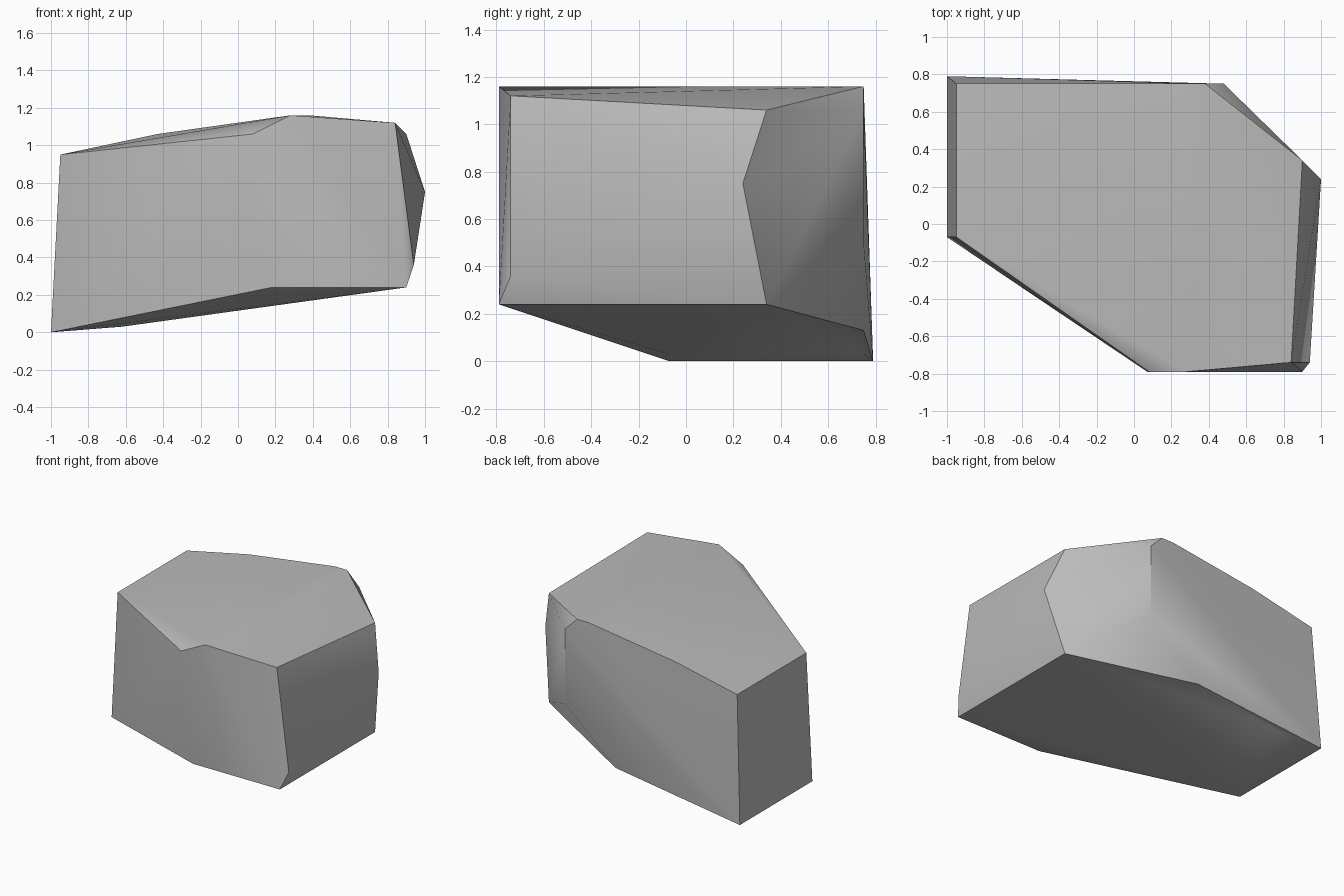
import bpy
import bmesh
import math

# Remove the default cube
default_cube = bpy.data.objects.get("Cube")
if default_cube:
    bpy.data.objects.remove(default_cube, do_unlink=True)

# Single stone colour
stone = bpy.data.materials.new("stone grey")
stone.use_nodes = True
stone_colour = (0.5, 0.5, 0.5, 1.0)
stone.diffuse_color = stone_colour
stone.node_tree.nodes["Principled BSDF"].inputs["Base Color"].default_value = stone_colour

# Corners of the chipped boulder, grouped by side
FRONT, BACK = -0.79, 0.75
left_end = [(-1, -0.07, 0), (-1, 0.79, 0), (-0.95, -0.07, 0.95), (-0.95, BACK, 0.95)]
front_side = [(0.08, FRONT, 1.06), (0.07, FRONT, 0.65), (0.18, FRONT, 0.24),
              (0.28, FRONT, 1.16), (0.9, FRONT, 0.24)]
right_end = [(0.84, -0.74, 1.12), (0.94, -0.74, 0.36), (0.9, 0.34, 1.06),
             (1, 0.24, 0.75), (0.9, 0.34, 0.24)]
back_side = [(-0.43, BACK, 1.06), (0.28, BACK, 1.16), (0.38, BACK, 1.16),
             (0.48, BACK, 1.06), (0.48, BACK, 0.5), (0.06, BACK, 0.13)]
underside = [(-0.62, -0.07, 0.03), (-0.62, BACK, 0.03)]


def build_boulder(name, corners, material):
    """Wrap the corners in a faceted convex shell."""
    bm = bmesh.new()
    for corner in corners:
        bm.verts.new(corner)
    hull = bmesh.ops.convex_hull(bm, input=bm.verts[:])
    loose = [v for v in bm.verts if not v.link_faces]
    bmesh.ops.delete(bm, geom=loose, context='VERTS')
    bmesh.ops.dissolve_limit(bm, angle_limit=math.radians(1),
                             verts=bm.verts[:], edges=bm.edges[:])
    bmesh.ops.recalc_face_normals(bm, faces=bm.faces[:])
    mesh = bpy.data.meshes.new(name)
    bm.to_mesh(mesh)
    bm.free()
    mesh.materials.append(material)
    boulder = bpy.data.objects.new(name, mesh)
    bpy.context.collection.objects.link(boulder)
    return boulder


boulder = build_boulder(
    "boulder", left_end + front_side + right_end + back_side + underside, stone)

# Soft facets with crisp main edges
bpy.ops.object.select_all(action='DESELECT')
boulder.select_set(True)
bpy.context.view_layer.objects.active = boulder
bpy.ops.object.shade_smooth_by_angle(angle=math.radians(40))
